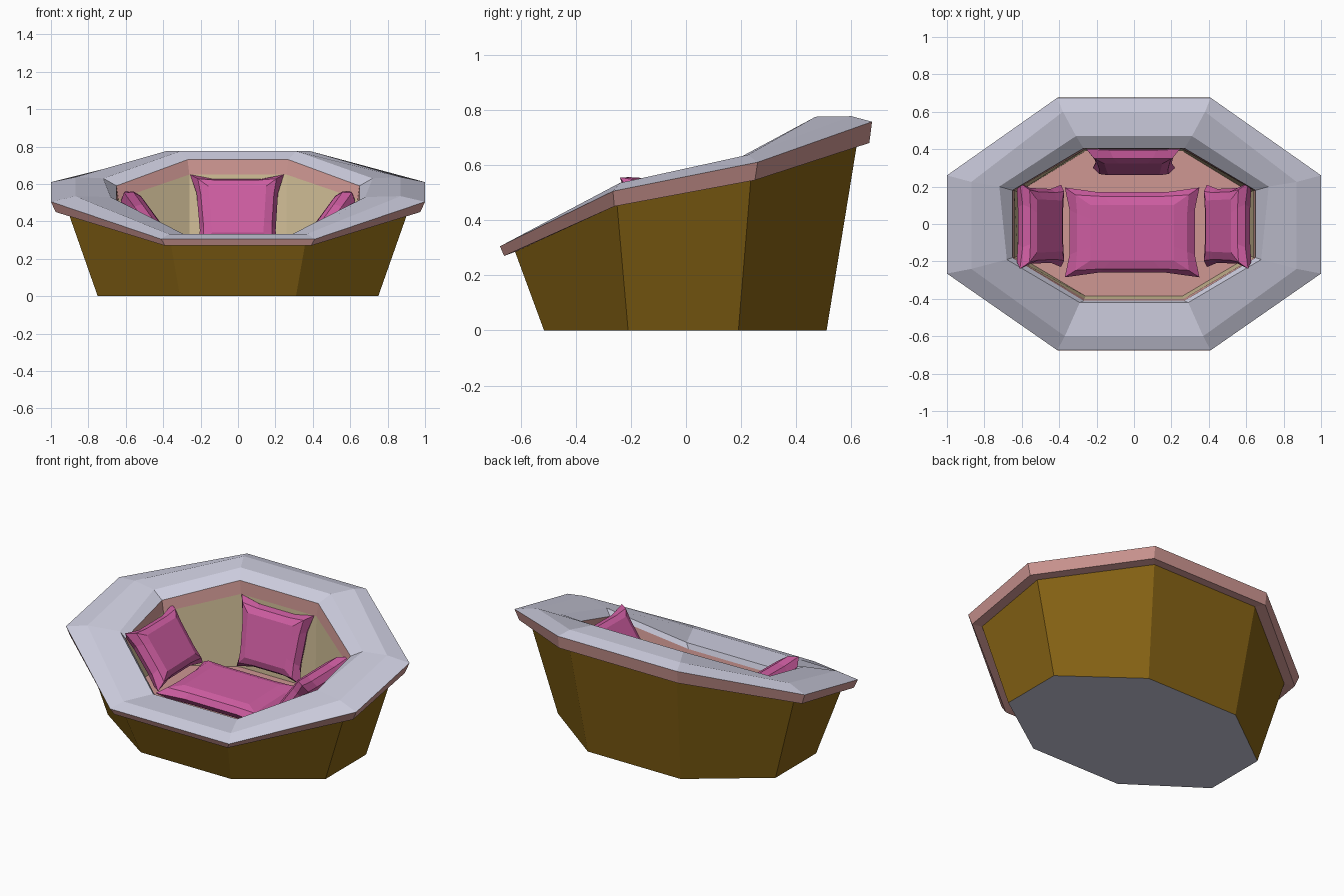
import bpy
from mathutils import Vector

if "Cube" in bpy.data.objects:
    bpy.data.objects.remove(bpy.data.objects["Cube"])


def mat(name, r, g, b):
    m = bpy.data.materials.new(name)
    m.diffuse_color = (r, g, b, 1)
    m.use_nodes = True
    m.node_tree.nodes["Principled BSDF"].inputs["Base Color"].default_value = m.diffuse_color
    return m


BROWN = mat("brown", 0.24, 0.125, 0.007)
GREY = mat("pale grey", 0.60, 0.60, 0.72)
ROSE = mat("rose", 0.62, 0.31, 0.29)
TAN = mat("tan", 0.64, 0.52, 0.31)
MAGENTA = mat("magenta", 0.62, 0.11, 0.36)


def octagon(*right):
    """Four right-hand points, front to back, mirrored into a closed ring."""
    return [Vector(p) for p in right] + [Vector((-x, y, z)) for x, y, z in reversed(right)]


def loft(name, rings, mats, bands, start=None, end=None):
    """Skin rings; bands gives a material slot per band, start/end for caps."""
    n = len(rings[0])
    verts = [p for r in rings for p in r]
    faces, idx = [], []
    for k, slot in enumerate(bands):
        for i in range(n):
            j = (i + 1) % n
            faces.append((k * n + i, k * n + j, (k + 1) * n + j, (k + 1) * n + i))
            idx.append(slot)
    if start is not None:
        faces.append(tuple(reversed(range(n))))
        idx.append(start)
    if end is not None:
        faces.append(tuple(range(len(verts) - n, len(verts))))
        idx.append(end)
    me = bpy.data.meshes.new(name)
    me.from_pydata(verts, [], faces)
    for m in mats:
        me.materials.append(m)
    for p, s in zip(me.polygons, idx):
        p.material_index = s
    ob = bpy.data.objects.new(name, me)
    bpy.context.collection.objects.link(ob)
    return ob


# Tapered basket body with sloping top
base = octagon((.31, -.515, 0), (.75, -.21, 0), (.75, .19, 0), (.32, .51, 0))
body_top = octagon((.36, -.62, .285), (.91, -.25, .455), (.91, .235, .545), (.37, .62, .675))
loft("basket_body", [base, body_top], [BROWN, GREY], [0], start=1)

# Rim: rose outer band, grey top, rose inner lip
outer_low = octagon((.39, -.66, .27), (.975, -.26, .45), (.975, .25, .545), (.41, .665, .68))
outer_top = octagon((.41, -.675, .305), (1, -.265, .505), (1, .26, .61), (.41, .675, .757))
ridge_out = octagon((.37, -.6, .333), (.87, -.24, .535), (.87, .225, .637), (.38, .6, .777))
ridge_in = octagon((.29, -.42, .332), (.68, -.19, .53), (.72, .2, .63), (.31, .47, .775))
lip_top = octagon((.27, -.41, .30), (.65, -.18, .49), (.65, .18, .59), (.27, .405, .73))
lip_low = octagon((.265, -.40, .25), (.64, -.18, .43), (.64, .18, .52), (.26, .40, .65))
loft("rim", [body_top, outer_low, outer_top, ridge_out, ridge_in, lip_top, lip_low],
     [ROSE, GREY], [0, 0, 1, 1, 1, 0])

# Lining and floor
floor = octagon((.26, -.385, .2), (.62, -.17, .2), (.62, .17, .2), (.26, .39, .2))
loft("lining", [lip_low, floor], [TAN, ROSE], [0], end=1)


def cushion(name, corners, h):
    """Pillow with pinched edges on four corners, ordered around its front face."""
    c = [Vector(p) for p in corners]
    mid = sum(c, Vector()) / 4
    nrm = (c[2] - c[0]).cross(c[3] - c[1]).normalized()

    def ring(scale, height, pinch):
        pts = []
        for i in range(4):
            a, b = c[i], c[(i + 1) % 4]
            inward = mid - (a + b) / 2
            inward = inward.normalized() * pinch
            for p in (a, a.lerp(b, .25) + inward, a.lerp(b, .75) + inward):
                pts.append(mid + (p - mid) * scale + nrm * height)
        return pts

    rings = [ring(.62, -h, 0), ring(.84, -.7 * h, .01), ring(1, 0, .025),
             ring(.84, .7 * h, .01), ring(.62, h, 0)]
    return loft(name, rings, [MAGENTA], [0] * 4, start=0, end=0)


# Cushions: seat, back and a mirrored pair at the sides
cushion("floor_cushion", [(-.37, -.285, .265), (.35, -.285, .265),
                          (.35, .195, .28), (-.37, .195, .28)], .05)
cushion("back_cushion", [(-.22, .30, .25), (.22, .30, .25),
                         (.245, .40, .65), (-.255, .40, .65)], .06)
left = [(-.39, .21, .26), (-.39, -.23, .25), (-.61, -.24, .555), (-.61, .22, .56)]
# corner order runs the other way so the front face points inward
cushion("left_cushion", [left[i] for i in (1, 0, 3, 2)][::-1], .06)
right = [(-x, y, z) for x, y, z in left]
cushion("right_cushion", [right[i] for i in (1, 0, 3, 2)], .06)
